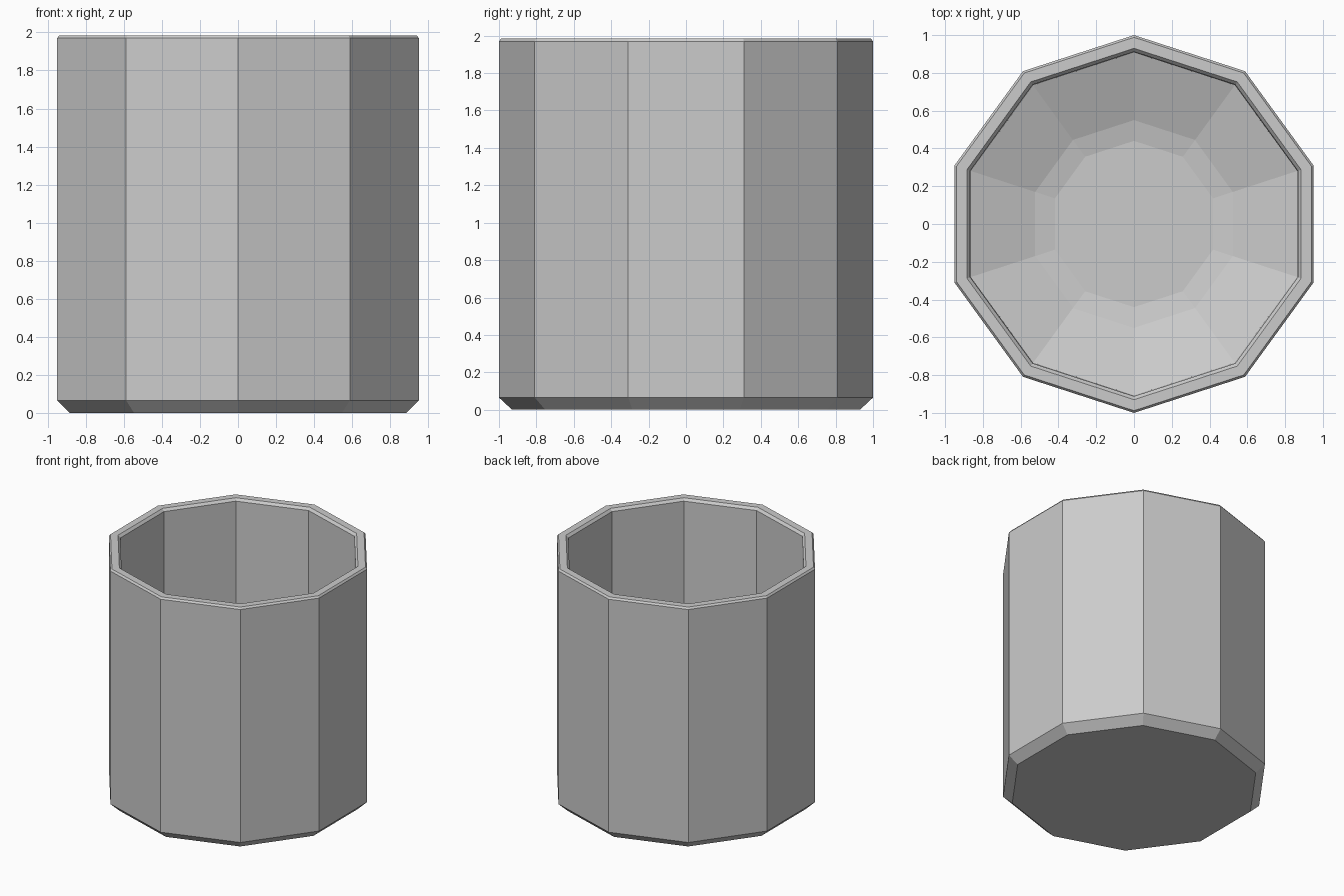
import bpy, bmesh
from math import sin, cos, pi

if "Cube" in bpy.data.objects:
    bpy.data.objects.remove(bpy.data.objects["Cube"])

SIDES = 10

# cup cross-section (radius, height), from outer base up over the rim to the inner floor
profile = [
    (0.93, 0.0), (1.0, 0.065), (1.0, 1.97), (0.988, 1.985),   # outside
    (0.93, 1.985), (0.912, 1.965),                            # rim
    (0.908, 0.24), (0.55, 0.11), (0.44, 0.09),                # inside bowl
]


def ring(bm, r, z):
    return [bm.verts.new((r * sin(2 * pi * i / SIDES), r * cos(2 * pi * i / SIDES), z))
            for i in range(SIDES)]


bm = bmesh.new()
rings = [ring(bm, r, z) for r, z in profile]

# faceted walls
for a, b in zip(rings, rings[1:]):
    for i in range(SIDES):
        j = (i + 1) % SIDES
        bm.faces.new((a[i], a[j], b[j], b[i]))

# underside and inner floor
bm.faces.new(rings[0])
bm.faces.new(rings[-1])
bmesh.ops.recalc_face_normals(bm, faces=bm.faces)

mesh = bpy.data.meshes.new("cup")
bm.to_mesh(mesh)
bm.free()
cup = bpy.data.objects.new("cup", mesh)
bpy.context.collection.objects.link(cup)
